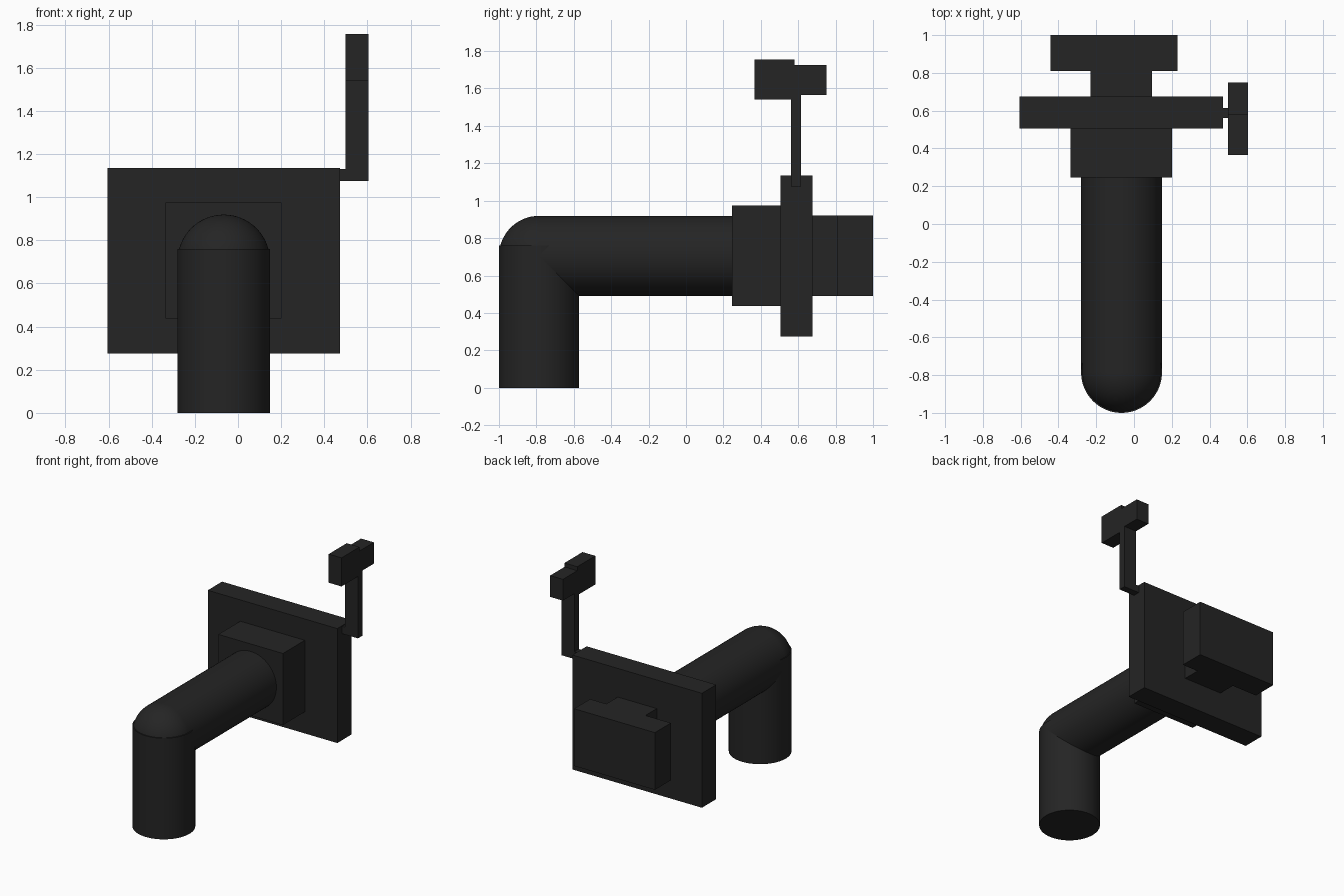
import bpy
import math

if "Cube" in bpy.data.objects:
    bpy.data.objects.remove(bpy.data.objects["Cube"])

black = bpy.data.materials.new("matte black")
black.diffuse_color = (0.018, 0.018, 0.018, 1)
black.use_nodes = True
black.node_tree.nodes["Principled BSDF"].inputs["Base Color"].default_value = black.diffuse_color


def finish(name):
    obj = bpy.context.object
    obj.name = name
    obj.data.materials.append(black)
    return obj


def box(name, x, y, z):
    """Box from (min, max) extents on each axis."""
    bpy.ops.mesh.primitive_cube_add(size=1)
    obj = finish(name)
    for v in obj.data.vertices:
        v.co = [(lo + hi) / 2 + c * (hi - lo) for c, (lo, hi) in zip(v.co, (x, y, z))]
    return obj


def pipe(name, location, length, rotation=(0, 0, 0)):
    bpy.ops.mesh.primitive_cylinder_add(vertices=64, radius=R, depth=length,
                                        location=location, rotation=rotation)
    bpy.ops.object.shade_smooth_by_angle(angle=math.radians(35))
    return finish(name)


# Spout: down pipe, rounded elbow and horizontal pipe
R, PX, PY, PZ = 0.214, -0.066, -0.786, 0.705
DOWN_TOP, PIPE_END = 0.76, 0.26
pipe("down_pipe", (PX, PY, DOWN_TOP / 2), DOWN_TOP)
pipe("horizontal_pipe", (PX, (PY + PIPE_END) / 2, PZ), PIPE_END - PY,
     (math.pi / 2, 0, 0))
bpy.ops.mesh.primitive_uv_sphere_add(segments=64, ring_count=32, radius=R,
                                     location=(PX, PY, PZ))
bpy.ops.object.shade_smooth()
finish("elbow")

# Square collar, mounting plate and rear bracket
box("collar", (-0.335, 0.202), (0.245, 0.505), (0.437, 0.975))
box("mounting_plate", (-0.605, 0.472), (0.505, 0.675), (0.275, 1.135))
box("rear_neck", (-0.23, 0.095), (0.675, 0.81), (0.49, 0.92))
box("rear_block", (-0.442, 0.23), (0.81, 1.0), (0.49, 0.92))

# Side lever with its two-part head
LX = (0.498, 0.604)
box("lever_link", (0.472, 0.498), (0.562, 0.615), (1.075, 1.13))
box("lever_rod", LX, (0.562, 0.615), (1.075, 1.565))
box("lever_head_front", LX, (0.366, 0.58), (1.54, 1.755))
box("lever_head_back", LX, (0.58, 0.75), (1.565, 1.725))
